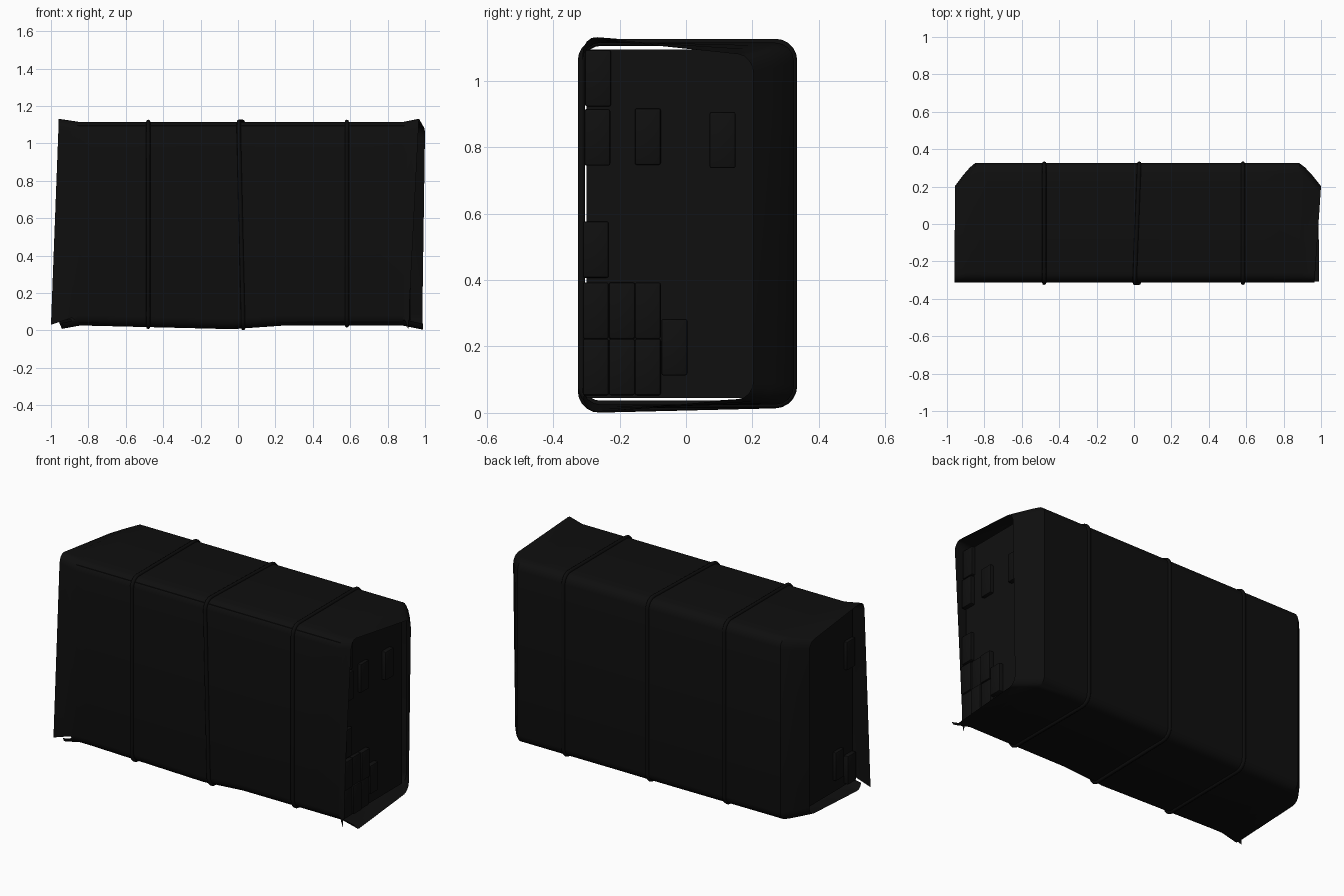
import bpy, bmesh, math

if "Cube" in bpy.data.objects:
    bpy.data.objects.remove(bpy.data.objects["Cube"])


def material(name, v):
    m = bpy.data.materials.new(name)
    m.diffuse_color = (v, v, v, 1)
    m.use_nodes = True
    m.node_tree.nodes["Principled BSDF"].inputs["Base Color"].default_value = m.diffuse_color
    return m


WRAP = material("black_wrap", 0.0045)
CORE = material("black_bale", 0.005)
CORD = material("black_cord", 0.004)

Y0, Y1, Z0, Z1 = -0.312, 0.325, 0.025, 1.115


def lerp(a, b, t):
    return a + (b - a) * t


def rounded_rect(y0, y1, z0, z1, r, steps=4):
    """Loop of (y, z) points, starting at the foot of the front wall."""
    pts = []
    corners = [(y0 + r, z1 - r, 180), (y1 - r, z1 - r, 90),
               (y1 - r, z0 + r, 0), (y0 + r, z0 + r, -90)]
    for cy, cz, a in corners:
        for i in range(steps + 1):
            t = math.radians(a - 90 * i / steps)
            pts.append((cy + r * math.cos(t), cz + r * math.sin(t)))
    return pts[-1:] + pts[:-1]


def finish(name, bm, mat, smooth=True):
    me = bpy.data.meshes.new(name)
    bmesh.ops.recalc_face_normals(bm, faces=bm.faces)
    bm.to_mesh(me)
    bm.free()
    ob = bpy.data.objects.new(name, me)
    bpy.context.collection.objects.link(ob)
    me.materials.append(mat)
    if smooth:
        bpy.context.view_layer.objects.active = ob
        ob.select_set(True)
        bpy.ops.object.shade_smooth_by_angle(angle=math.radians(30))
        ob.select_set(False)
    return ob


# Wrap: thin open sleeve, flaring at both ends, with slit lower front corners
PROFILE = rounded_rect(Y0, Y1, Z0, Z1, 0.055)
N = len(PROFILE)

# Rim x positions: front wall (bottom, top), then bottom flap and top flap (front, back)
RIMS = {-1: dict(start=-0.85, wall=(-1.0, -0.96), bottom=(-0.94, -0.957), top=(-0.96, -0.957), dz=0.005),
        1: dict(start=0.885, wall=(0.91, 0.965), bottom=(0.99, 0.985), top=(0.965, 1.0), dz=0.0)}


def sag(x, y, z):
    """The lower front edge hangs down near the middle."""
    s = max(0, 1 - abs(x + 0.03) / (0.26 if x > -0.03 else 0.75))
    u, v = (y - Y0) / (Y1 - Y0), (z - Z0) / (Z1 - Z0)
    return z - 0.02 * s * (1 - u) * (1 - v)


def rim_point(side, i, y, z, t):
    rim = RIMS[side]
    u, v = (y - Y0) / (Y1 - Y0), (z - Z0) / (Z1 - Z0)
    x = lerp(lerp(*rim["bottom"], u), lerp(*rim["top"], u), v)
    if i < 2:                                   # both ends of the front wall
        x = rim["wall"][i]
    z_end = lerp(lerp(rim["dz"], 0.045, u), lerp(1.137, 1.075, u), v)
    if i == 0:
        z_end = 0.03 if side < 0 else 0.006     # loose corner of the front wall
        z = z if t < 1 else z_end
    y_end = Y0 + u * 0.515
    bend = t ** 1.25
    return lerp(rim["start"], x, t), lerp(y, y_end, bend), lerp(z, z_end, t)


bm = bmesh.new()
rings = []
for t in (1, 0.6, 0.25):
    rings.append([bm.verts.new(rim_point(-1, i, y, z, t)) for i, (y, z) in enumerate(PROFILE)])
for x in (-0.85, -0.78, -0.48, -0.03, 0.23, 0.58, 0.7, 0.885):
    rings.append([bm.verts.new((x, y, sag(x, y, z))) for y, z in PROFILE])
for t in (0.25, 0.6, 1):
    rings.append([bm.verts.new(rim_point(1, i, y, z, t)) for i, (y, z) in enumerate(PROFILE)])
for k, (a, b) in enumerate(zip(rings, rings[1:])):
    for i in range(N):
        j = (i + 1) % N
        slit = i in (N - 1,) and (k < 2 or k > len(rings) - 4)
        if not slit:
            bm.faces.new((a[i], a[j], b[j], b[i]))
finish("wrap", bm, WRAP)

# Bale: packed block inside the wrap with trimmed rear corners
bm = bmesh.new()
plan = [(-0.89, -0.3), (0.9, -0.3), (0.9, 0.26), (0.85, 0.305), (-0.82, 0.305), (-0.89, 0.25)]
face = bm.faces.new([bm.verts.new((x, y, 0.045)) for x, y in plan])
top = bmesh.ops.extrude_face_region(bm, geom=[face])
bmesh.ops.translate(bm, vec=(0, 0, 1.05), verts=[v for v in top["geom"] if isinstance(v, bmesh.types.BMVert)])
finish("bale", bm, CORE, smooth=False)


# Packs: small blocks standing slightly proud of the bale ends
def pack(name, side, y, z, out):
    bm = bmesh.new()
    bmesh.ops.create_cube(bm, size=1)
    face_x = 0.9 if side > 0 else -0.89
    for v in bm.verts:
        v.co = (face_x + side * (out if v.co.x * side > 0 else -0.02),
                y + v.co.y * 0.078, z + v.co.z * 0.17)
    bmesh.ops.bevel(bm, geom=bm.edges[:], offset=0.006, segments=2, affect='EDGES', profile=0.5)
    finish(name, bm, CORE)


right_packs = [(-0.265, 1.008), (-0.267, 0.83), (-0.115, 0.832), (0.11, 0.822), (-0.272, 0.492),
               (-0.272, 0.308), (-0.193, 0.308), (-0.115, 0.308),
               (-0.272, 0.138), (-0.193, 0.138), (-0.115, 0.138), (-0.035, 0.198)]
left_packs = [(-0.155, 0.2), (-0.26, 0.14), (-0.26, 0.82)]
for side, label, packs in ((1, "right", right_packs), (-1, "left", left_packs)):
    for n, (y, z) in enumerate(packs):
        pack(f"{label}_pack_{n + 1}", side, y, z, 0.02 + 0.006 * (n % 2))


# Cords: round bands tied around the wrap, the middle one slanted
def cord(name, x_low, x_top_front, x_top_back):
    cu = bpy.data.curves.new(name, 'CURVE')
    cu.dimensions = '3D'
    cu.bevel_depth = 0.011
    cu.bevel_resolution = 2
    pts = rounded_rect(Y0 - 0.003, Y1 - 0.001, Z0 + 0.001, Z1 + 0.001, 0.055, 5)
    sp = cu.splines.new('POLY')
    sp.points.add(len(pts) - 1)
    sp.use_cyclic_u = True
    for p, (y, z) in zip(sp.points, pts):
        u, v = (y - Y0) / (Y1 - Y0), (z - Z0) / (Z1 - Z0)
        x = lerp(x_low, lerp(x_top_front, x_top_back, u), v)
        p.co = (x, y, max(0.011, sag(x, y, z)), 1)
    sp.use_smooth = True
    ob = bpy.data.objects.new(name, cu)
    bpy.context.collection.objects.link(ob)
    cu.materials.append(CORD)


cord("left_cord", -0.48, -0.48, -0.48)
cord("middle_cord", 0.028, 0.003, 0.028)
cord("right_cord", 0.582, 0.582, 0.582)
